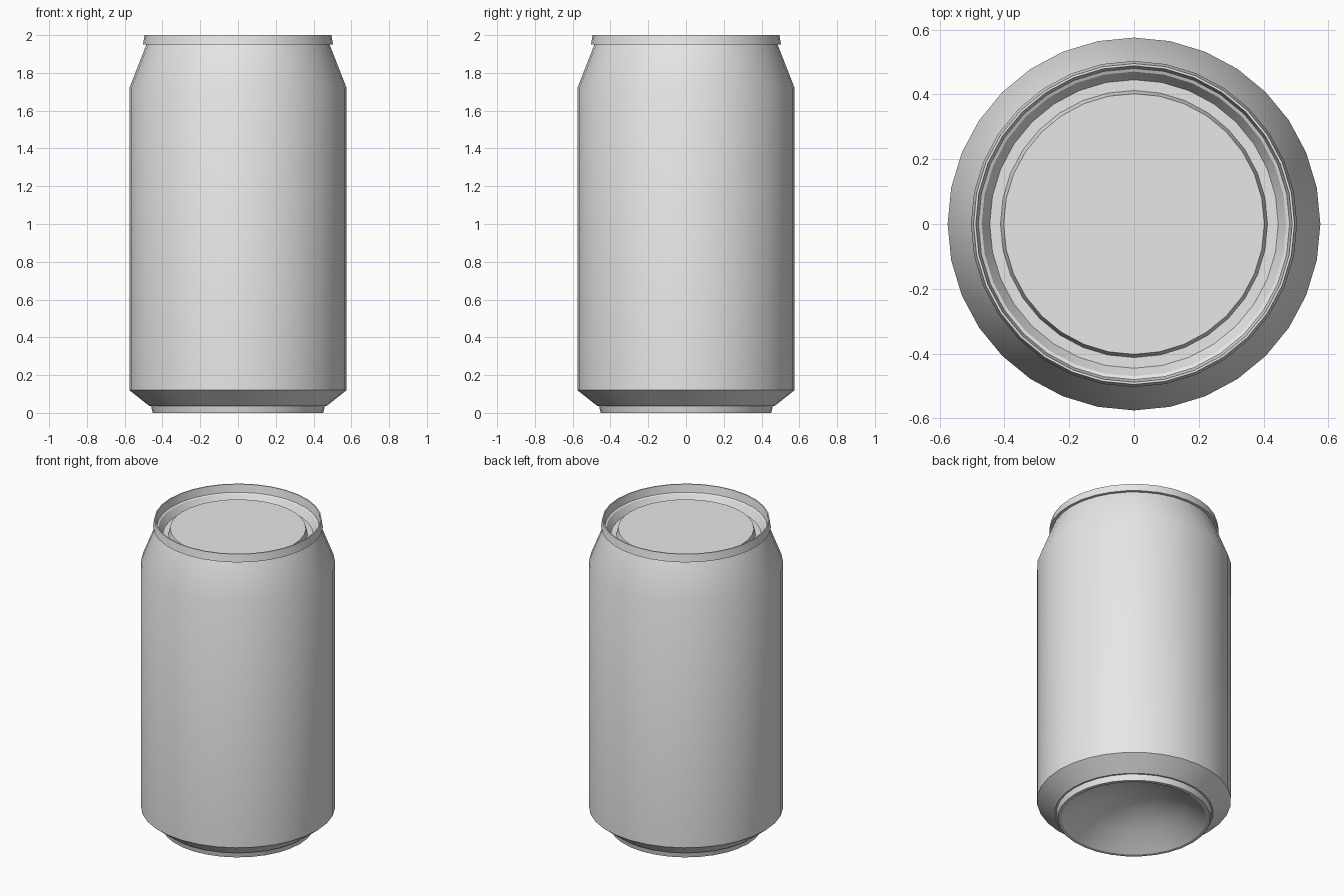
import bpy, bmesh
from math import cos, sin, pi, radians

SIDES = 32

cube = bpy.data.objects.get("Cube")
if cube:
    bpy.data.objects.remove(cube, do_unlink=True)

metal = bpy.data.materials.new("plain grey metal")
metal.use_nodes = True
GREY = (0.8, 0.8, 0.8, 1)
metal.diffuse_color = GREY
metal.node_tree.nodes["Principled BSDF"].inputs["Base Color"].default_value = GREY


def ring(bm, r, z):
    """A circle of vertices, or a single pole vertex on the axis."""
    if r == 0:
        return [bm.verts.new((0, 0, z))] * SIDES
    return [bm.verts.new((r * cos(2 * pi * i / SIDES), r * sin(2 * pi * i / SIDES), z))
            for i in range(SIDES)]


def revolve(name, profile):
    """Turn a (radius, height) profile around z; it runs from underneath, outward, then up and in."""
    bm = bmesh.new()
    rings = [ring(bm, r, z) for r, z in profile]
    for low, high in zip(rings, rings[1:]):
        for i in range(SIDES):
            j = (i + 1) % SIDES
            corners = [low[i], low[j], high[j], high[i]]
            bm.faces.new(list(dict.fromkeys(corners)))
    mesh = bpy.data.meshes.new(name)
    bm.to_mesh(mesh)
    bm.free()
    mesh.materials.append(metal)
    obj = bpy.data.objects.new(name, mesh)
    bpy.context.collection.objects.link(obj)
    bpy.ops.object.select_all(action="DESELECT")
    obj.select_set(True)
    bpy.context.view_layer.objects.active = obj
    bpy.ops.object.shade_smooth_by_angle(angle=radians(30))
    return obj


# Hollow dome pressed up into the underside
revolve("base_dome", [(0, 0.17), (0.15, 0.15), (0.3, 0.09), (0.43, 0)])

# Foot ring and the slanted lower edge
revolve("foot_ring", [(0.43, 0), (0.452, 0), (0.46, 0.037), (0.47, 0.037), (0.575, 0.12)])

# Straight wall and tapered neck
revolve("can_body", [(0.575, 0.12), (0.575, 1.72), (0.485, 1.95)])

# Overhanging rim
revolve("rim", [(0.485, 1.95), (0.503, 1.95), (0.495, 2), (0.488, 2), (0.48, 1.95)])

# Recessed lid with a groove around a raised panel
revolve("lid", [(0.48, 1.95), (0.47, 1.945), (0.445, 1.9), (0.412, 1.9),
                (0.402, 1.94), (0, 1.94)])
